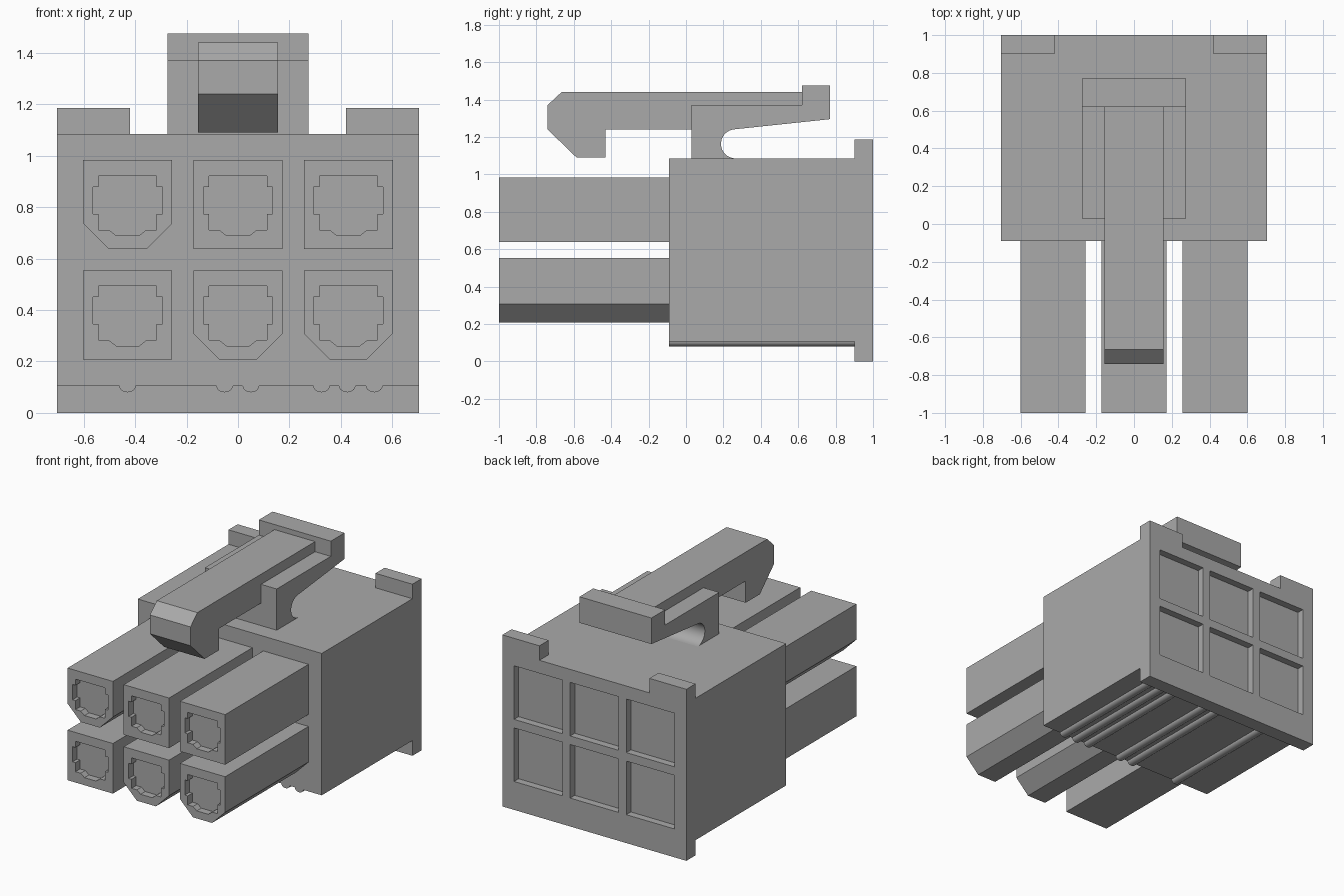
import bpy, bmesh, math

cube = bpy.data.objects.get("Cube")
if cube:
    bpy.data.objects.remove(cube, do_unlink=True)

grey = bpy.data.materials.new("plain grey plastic")
grey.use_nodes = True
grey.diffuse_color = (0.40, 0.40, 0.40, 1)
grey.node_tree.nodes["Principled BSDF"].inputs["Base Color"].default_value = (0.40, 0.40, 0.40, 1)


def prism(name, outline, axis, lo, hi):
    """Extrude an outline of (y, z) along x, or of (x, z) along y."""
    bm = bmesh.new()
    place = (lambda a, b: (lo, a, b)) if axis == "x" else (lambda a, b: (a, lo, b))
    face = bm.faces.new([bm.verts.new(place(a, b)) for a, b in outline])
    ext = bmesh.ops.extrude_face_region(bm, geom=[face])
    moved = [v for v in ext["geom"] if isinstance(v, bmesh.types.BMVert)]
    shift = (hi - lo, 0, 0) if axis == "x" else (0, hi - lo, 0)
    bmesh.ops.translate(bm, verts=moved, vec=shift)
    bmesh.ops.recalc_face_normals(bm, faces=bm.faces)
    mesh = bpy.data.meshes.new(name)
    bm.to_mesh(mesh)
    bm.free()
    mesh.materials.append(grey)
    obj = bpy.data.objects.new(name, mesh)
    bpy.context.collection.objects.link(obj)
    return obj


def activate(obj):
    bpy.ops.object.select_all(action="DESELECT")
    obj.select_set(True)
    bpy.context.view_layer.objects.active = obj


def carve(obj, cutter):
    """Subtract the cutter and delete it."""
    mod = obj.modifiers.new("pocket", "BOOLEAN")
    mod.operation = "DIFFERENCE"
    mod.solver = "EXACT"
    mod.object = cutter
    activate(obj)
    bpy.ops.object.modifier_apply(modifier=mod.name)
    bpy.data.objects.remove(cutter, do_unlink=True)


def rect(x0, x1, z0, z1):
    return [(x0, z0), (x1, z0), (x1, z1), (x0, z1)]


def smooth(obj):
    activate(obj)
    bpy.ops.object.shade_smooth_by_angle(angle=math.radians(30))


# Housing with a rear flange hanging below it
housing = prism("housing", [(-0.09, 0.105), (0.9, 0.105), (0.9, 0), (1, 0),
                            (1, 1.085), (-0.09, 1.085)], "x", -0.703, 0.703)

# Plug fingers with shallow stepped sockets, and matching rear pockets
half, chamfer, depth = 0.173, 0.1, 0.05
socket_side = [(0.113, 0.112), (0.113, 0.069), (0.135, 0.069), (0.135, -0.036),
               (0.113, -0.036), (0.113, -0.098), (0.073, -0.098), (0.044, -0.121)]
socket = socket_side + [(-x, z) for x, z in reversed(socket_side)]
square = rect(-half, half, -half, half)
keyed = [(-half + chamfer, -half), (half - chamfer, -half), (half, -half + chamfer),
         (half, half), (-half, half), (-half, -half + chamfer)]
columns = {"right": -0.429, "middle": 0, "left": 0.429}
rows = {"upper": (0.81, {"right"}), "lower": (0.381, {"middle", "left"})}

for row, (cz, keyed_columns) in rows.items():
    for column, cx in columns.items():
        def at(pts):
            return [(x + cx, z + cz) for x, z in pts]
        shape = keyed if column in keyed_columns else square
        plug = prism(f"{row}_{column}_plug", at(shape), "y", -1, -0.09)
        carve(plug, prism("socket_cutter", at(socket), "y", -1.1, -1 + depth))
        r = half + 0.012
        carve(housing, prism("pocket_cutter", at(rect(-r, r, -r, r)), "y", 1 - depth, 1.1))

# Upright tabs on the rear flange
for side, s in (("left", 1), ("right", -1)):
    x0, x1 = sorted((s * 0.42, s * 0.703))
    prism(f"{side}_flange_tab", rect(x0, x1, 1.085, 1.185), "y", 0.9, 1)

# Rounded ribs under the housing
for i, cx in enumerate((-0.43, -0.052, 0.05, 0.325, 0.425, 0.53)):
    arc = [(cx + 0.032 * math.cos(a), 0.105 - 0.025 * math.sin(a))
           for a in (math.pi * k / 10 for k in range(11))]
    smooth(prism(f"bottom_rib_{i + 1}", arc, "y", -0.09, 0.9))

# Latch base: post, thumb rest and rounded relief underneath
relief = [(0.265 + 0.078 * math.cos(a), 1.163 + 0.078 * math.sin(a))
          for a in (math.radians(96 + 174 * k / 16) for k in range(17))]
latch_base = prism("latch_base", [(0.03, 1.085), (0.03, 1.37), (0.62, 1.37), (0.62, 1.475),
                                  (0.77, 1.475), (0.77, 1.295)] + relief, "x", -0.275, 0.275)
smooth(latch_base)

# Latch arm with a hooked nose
prism("latch_arm", [(0.62, 1.37), (0.62, 1.44), (-0.665, 1.44), (-0.74, 1.37), (-0.74, 1.24),
                    (-0.585, 1.09), (-0.43, 1.09), (-0.43, 1.24), (0.03, 1.24), (0.03, 1.37)],
      "x", -0.155, 0.155)
